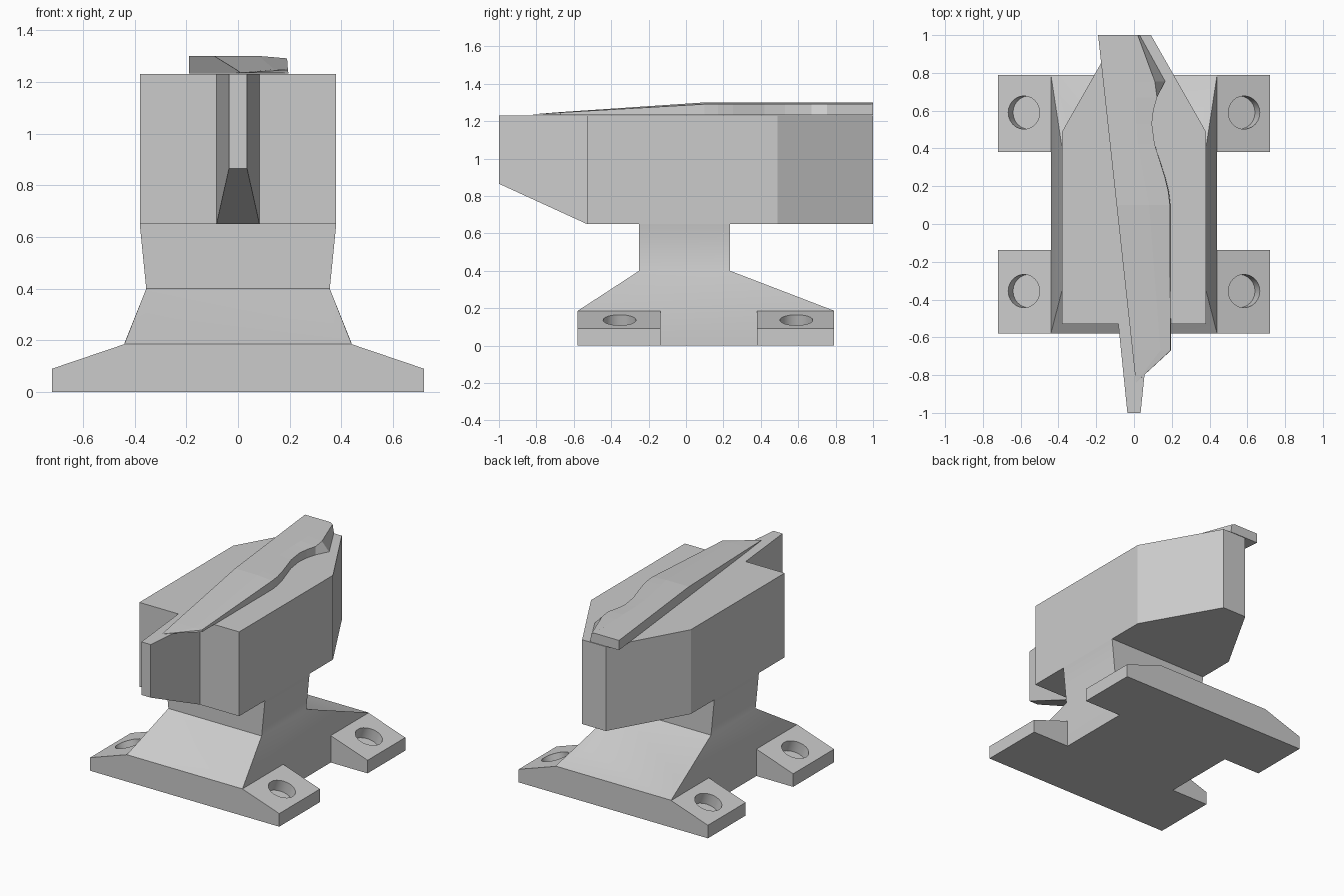
import bpy, bmesh, math
from mathutils import Vector, Matrix

cube = bpy.data.objects.get("Cube")
if cube:
    bpy.data.objects.remove(cube, do_unlink=True)

steel = bpy.data.materials.new("steel_grey")
steel.use_nodes = True
grey = (0.6, 0.6, 0.6, 1)
steel.diffuse_color = grey
steel.node_tree.nodes["Principled BSDF"].inputs["Base Color"].default_value = grey


def make(name, verts, faces):
    """Closed mesh object from points and faces, normals outward."""
    bm = bmesh.new()
    vs = [bm.verts.new(v) for v in verts]
    for f in faces:
        bm.faces.new([vs[i] for i in f])
    bmesh.ops.remove_doubles(bm, verts=bm.verts, dist=0.0005)
    bmesh.ops.recalc_face_normals(bm, faces=bm.faces)
    me = bpy.data.meshes.new(name)
    bm.to_mesh(me)
    bm.free()
    me.materials.append(steel)
    ob = bpy.data.objects.new(name, me)
    bpy.context.collection.objects.link(ob)
    return ob


def loft(name, sections):
    """Join equal-length closed sections and cap both ends."""
    n = len(sections[0])
    verts = [p for s in sections for p in s]
    faces = [(k * n + i, k * n + (i + 1) % n, (k + 1) * n + (i + 1) % n, (k + 1) * n + i)
             for k in range(len(sections) - 1) for i in range(n)]
    faces += [tuple(range(n)), tuple(range(len(verts) - n, len(verts)))]
    return make(name, verts, faces)


def activate(ob):
    bpy.ops.object.select_all(action='DESELECT')
    ob.select_set(True)
    bpy.context.view_layer.objects.active = ob


# Main block, tapering to a narrow heel at the back
LOW, TOP = 0.65, 1.23
plan = [(0.38, -0.53), (0.38, 0.49), (0.09, 1.0), (-0.09, 1.0), (-0.38, 0.49), (-0.38, -0.53)]
loft("anvil_body", [[(x, y, z) for x, y in plan] for z in (LOW, TOP)])

# Horn, narrowing and rising toward the front
loft("horn", [[(-w, y, z), (w, y, z), (w, y, TOP), (-w, y, TOP)]
              for y, w, z in ((-0.53, 0.083, LOW), (-1.0, 0.035, 0.865))])

# Waist flaring into the base, as a mirrored side outline
side = [(0.44, -0.58, 0), (0.44, -0.58, 0.185), (0.355, -0.42, 0.285), (0.355, -0.25, 0.4),
        (0.38, -0.25, LOW), (0.38, 0.235, LOW), (0.355, 0.235, 0.4), (0.355, 0.59, 0.245),
        (0.44, 0.79, 0.187), (0.44, 0.79, 0)]
n = len(side)
faces = [(i, (i + 1) % n, (i + 1) % n + n, i + n) for i in range(n)]
for f in ((0, 1, 8, 9), (1, 3, 6, 8), (1, 2, 3), (8, 6, 7), (3, 4, 5, 6)):
    faces += [f, tuple(i + n for i in f)]
pedestal = make("pedestal", side + [(-x, y, z) for x, y, z in side], faces)
activate(pedestal)
bpy.ops.object.shade_smooth_by_angle(angle=math.radians(32))

# Four sloping feet, each with a blind bolt hole square to its slope
foot = [(0.44, 0), (0.72, 0), (0.72, 0.09), (0.44, 0.185)]
for sx, side_name in ((1, "left"), (-1, "right")):
    for end, y0, y1, hole_y in (("front", -0.58, -0.137, -0.355), ("back", 0.38, 0.79, 0.59)):
        ob = loft(f"{end}_{side_name}_foot", [[(sx * x, y, z) for x, z in foot] for y in (y0, y1)])
        up = Vector((sx * 0.095, 0, 0.28)).normalized()
        turn = up.to_track_quat('Z', 'Y').to_matrix().to_4x4()
        depth = 0.08
        bpy.ops.mesh.primitive_cylinder_add(vertices=24, radius=0.088, depth=2 * depth)
        cutter = bpy.context.object
        cutter.name = "hole_cutter"
        cutter.hide_render = True
        cutter.data.transform(Matrix.Translation((sx * 0.583, hole_y, 0.137)) @ turn)
        cutter.data.materials.append(steel)
        mod = ob.modifiers.new("bolt_hole", 'BOOLEAN')
        mod.operation = 'DIFFERENCE'
        mod.solver = 'EXACT'
        mod.object = cutter
        activate(ob)
        bpy.ops.object.modifier_apply(modifier=mod.name)
        bpy.data.objects.remove(cutter, do_unlink=True)
        bpy.ops.object.shade_smooth_by_angle(angle=math.radians(30))

# Blade lying on top: y, ridge x, upper and lower x of the curved edge
stations = [(-0.84, 0.01, 0.01, 0.01), (-0.67, 0.14, 0.193, 0.195), (0.1, 0.08, 0.19, 0.193),
            (0.17, 0.065, 0.182, 0.185), (0.25, 0.05, 0.163, 0.165), (0.42, 0.02, 0.11, 0.11),
            (0.53, 0.012, 0.095, 0.095), (0.6, 0.01, 0.103, 0.103), (0.67, 0.01, 0.122, 0.122),
            (0.755, 0.005, 0.11, 0.165), (1.0, 0.0, 0.02, 0.03)]
rows = []
for y, ridge, upper, lower in stations:
    left = 0.01 - 0.2 * (y + 0.84) / 1.84
    base = 1.233
    thick = 0.004 + 0.063 * min(1, (y + 0.84) / 0.94)
    rows.append([(left, y, base), (left, y, base + thick), (ridge, y, base + thick),
                 (upper, y, base + 0.86 * thick), (lower, y, base)])
count = len(rows[0])
# The tip is a single thin point, so its section collapses to an upright edge
rows[0] = [(x, y, 1.235) for x, y, z in rows[0]]
verts = [p for r in rows for p in r]
faces = [(count + i, count + (i + 1) % count, 0) for i in range(count)]
for k in range(1, len(rows) - 1):
    for i in range(count):
        j = (i + 1) % count
        faces.append((k * count + i, k * count + j, (k + 1) * count + j, (k + 1) * count + i))
faces.append(tuple(range(len(verts) - count, len(verts))))
make("blade", verts, faces)
